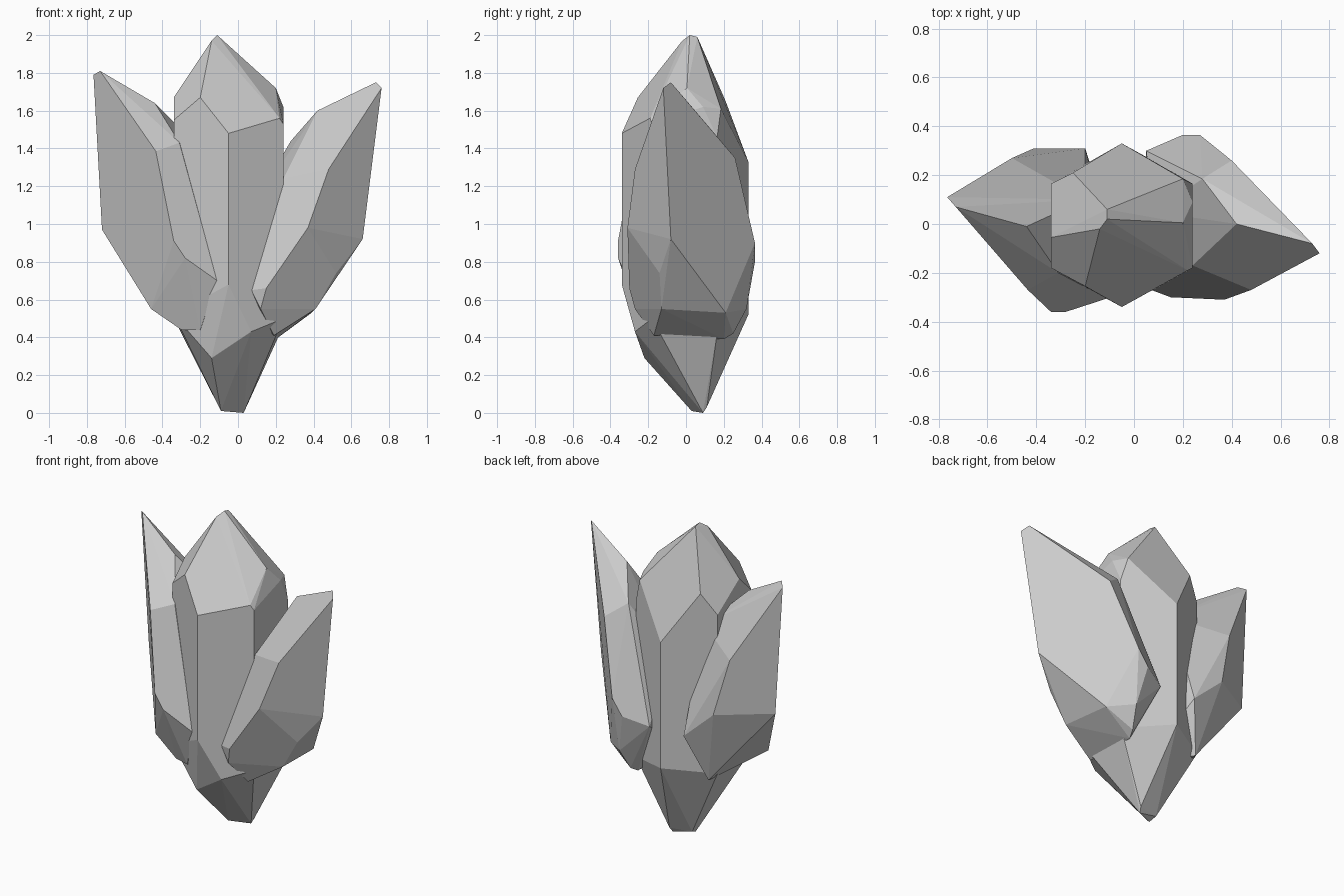
import bpy, bmesh, math


def crystal(name, corners):
    """Faceted crystal: convex hull of its corner points, near-flat facets merged."""
    bm = bmesh.new()
    for c in corners:
        bm.verts.new(c)
    hull = bmesh.ops.convex_hull(bm, input=bm.verts[:])
    loose = {g for g in hull["geom_interior"] + hull["geom_unused"]
             if isinstance(g, bmesh.types.BMVert)}
    bmesh.ops.delete(bm, geom=list(loose), context='VERTS')
    bmesh.ops.dissolve_limit(bm, angle_limit=math.radians(4),
                             verts=bm.verts[:], edges=bm.edges[:])
    bmesh.ops.recalc_face_normals(bm, faces=bm.faces[:])
    mesh = bpy.data.meshes.new(name)
    bm.to_mesh(mesh)
    bm.free()
    obj = bpy.data.objects.new(name, mesh)
    bpy.context.collection.objects.link(obj)
    return obj


# Central crystal: upright hexagonal column with cut tip and tapered foot
crystal("centre_crystal", [
    (-.11, .02, 2.0), (-.11, .06, 1.99), (-.14, -.02, 1.97),
    (-.05, -.34, 1.48), (-.20, -.255, 1.67), (-.34, -.18, 1.55),
    (-.34, -.055, 1.67), (-.34, .165, 1.52), (-.25, .21, 1.65),
    (-.05, .33, 1.33), (.20, .185, 1.61), (.24, .165, 1.46),
    (.24, .09, 1.62), (.20, .005, 1.72), (.22, -.19, 1.56), (.24, -.18, 1.53),
    (-.05, -.34, .68), (.07, -.27, .43), (-.14, -.22, .29),
    (.24, -.18, .50), (.24, .17, .46), (-.05, .33, .52),
    (-.34, .165, .50), (-.34, -.18, .52),
    (-.09, .03, .01), (.03, .09, .0), (-.10, .08, .03), (.04, .11, .03),
])

# Left crystal: leaning outwards, root buried in the centre crystal
crystal("left_crystal", [
    (-.765, .11, 1.79), (-.73, .07, 1.81), (-.44, -.01, 1.64),
    (-.435, -.27, 1.385), (-.34, -.36, .91), (-.28, -.36, .82),
    (-.11, -.305, .70), (-.31, -.20, 1.43), (-.20, .10, 1.40),
    (-.50, .27, 1.31), (-.41, .31, .95), (-.20, .31, .76),
    (-.72, .12, .97), (-.50, .08, .67), (-.46, -.18, .55),
    (-.30, .20, .46), (-.30, -.20, .44), (-.20, -.23, .44),
    (-.10, .0, .45), (-.12, .0, 1.1),
])

# Right crystal: leaning the other way
crystal("right_crystal", [
    (.76, -.12, 1.72), (.73, -.08, 1.75), (.42, .0, 1.60),
    (.48, -.27, 1.29), (.37, -.31, .98), (.15, -.30, .66),
    (.07, -.27, .65), (.12, -.27, .55), (.24, -.17, 1.24),
    (.28, .185, 1.44), (.40, .26, 1.35), (.27, .365, .90), (.20, .365, .80),
    (.05, .30, .75), (.66, -.08, .92), (.52, -.14, .74), (.41, -.13, .55),
    (.39, .21, .53), (.25, .32, .55), (.22, .25, .42),
    (.20, .20, .39), (.19, -.17, .41), (.05, .0, .55), (.08, .05, 1.1),
])
